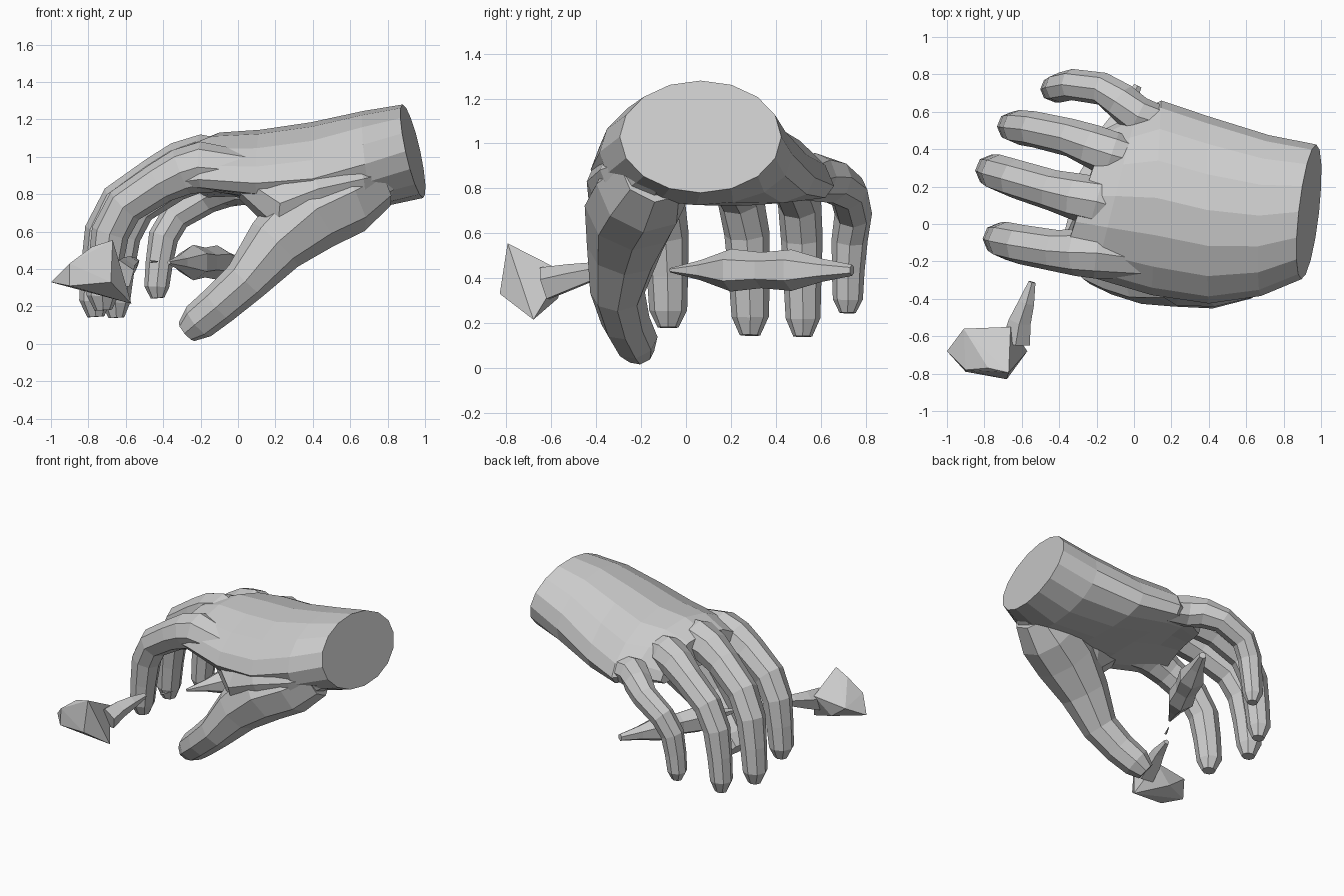
import bpy, bmesh, math
from mathutils import Vector

if "Cube" in bpy.data.objects:
    bpy.data.objects.remove(bpy.data.objects["Cube"])


def finish(name, bm):
    bmesh.ops.recalc_face_normals(bm, faces=bm.faces)
    me = bpy.data.meshes.new(name)
    bm.to_mesh(me)
    bm.free()
    ob = bpy.data.objects.new(name, me)
    bpy.context.collection.objects.link(ob)
    return ob


def loft(name, rings):
    bm = bmesh.new()
    vs = [[bm.verts.new(p) for p in ring] for ring in rings]
    n = len(vs[0])
    for a, b in zip(vs, vs[1:]):
        for i in range(n):
            j = (i + 1) % n
            bm.faces.new((a[i], a[j], b[j], b[i]))
    bm.faces.new(vs[0])
    bm.faces.new(vs[-1])
    return finish(name, bm)


def tube(name, pts, radii, sides=8, ref=(0, 1, 0)):
    pts = [Vector(p) for p in pts]
    rings = []
    for k, (p, r) in enumerate(zip(pts, radii)):
        t = (pts[min(k + 1, len(pts) - 1)] - pts[max(k - 1, 0)]).normalized()
        side = Vector(ref)
        side = (side - t * side.dot(t)).normalized()
        up = t.cross(side)
        rings.append([p + r * (side * math.cos(a) + up * math.sin(a))
                      for a in (2 * math.pi * i / sides for i in range(sides))])
    return loft(name, rings)


# Palm and wrist sections: x, y, z, half width, half height, sideways slant.
# The wrist cut leans back; the palm arches and drops toward the little finger.
def palm_ring(x, yc, zc, hw, hh, slant):
    arch = 0.06 * min(max((0.85 - x) / 0.6, 0), 1)
    ring = []
    for i in range(16):
        a = math.pi * i / 8
        u, v = math.cos(a), math.sin(a)
        ring.append((x - 0.25 * x * abs(x) * hh * v + slant * hw * u, yc + hw * u,
                     zc + hh * v - arch * (0.4 * u + 2 * u * u)))
    return ring


SECTIONS = [(0.935, 0.065, 1.03, 0.36, 0.25, 0.11), (0.7, 0.045, 0.985, 0.43, 0.26, 0.05),
            (0.4, 0.075, 0.955, 0.5, 0.23, 0), (0.12, 0.14, 0.955, 0.52, 0.19, 0.05),
            (-0.1, 0.15, 0.975, 0.44, 0.155, 0.25), (-0.27, 0.15, 0.95, 0.36, 0.11, 0.33)]
hand = loft("hand", [palm_ring(*s) for s in SECTIONS])


def join(part):
    bpy.context.view_layer.objects.active = hand
    mod = hand.modifiers.new(part.name, 'BOOLEAN')
    mod.operation = 'UNION'
    mod.solver = 'EXACT'
    mod.object = part
    bpy.ops.object.modifier_apply(modifier=mod.name)
    bpy.data.objects.remove(part, do_unlink=True)


# Fingers share one curl: forward share, downward share, relative radius
CURL = [(-0.5, 0.03, 1.1), (0, 0, 1.42), (0.2, 0.035, 1.32), (0.42, 0.11, 1.16),
        (0.78, 0.27, 1.1), (0.93, 0.46, 1.06), (0.98, 0.69, 0.96), (1.01, 0.9, 0.88), (1, 1, 0.48)]
# Knuckle, tip, radius, sideways bow
FINGERS = {"index": ((-0.2, -0.155, 0.945), (-0.72, -0.08, 0.18), 0.096, -0.02),
           "middle": ((-0.2, 0.12, 0.985), (-0.76, 0.285, 0.145), 0.095, -0.01),
           "ring": ((-0.12, 0.37, 0.95), (-0.65, 0.52, 0.14), 0.088, 0.03),
           "little": ((0.02, 0.575, 0.85), (-0.43, 0.72, 0.245), 0.076, 0.09)}
for name, (k, t, r, bow) in FINGERS.items():
    pts = [(k[0] + (t[0] - k[0]) * f,
            k[1] + (t[1] - k[1]) * f + bow * max(0, math.sin(math.pi * min(f, 1))),
            k[2] + (t[2] - k[2]) * d) for f, d, s in CURL]
    join(tube(name + "_finger", pts, [r * s for f, d, s in CURL]))

# Thumb, and the ball of the thumb that fills the space up to the palm
join(tube("thumb_ball", [(0.82, -0.12, 0.92), (0.62, -0.19, 0.87), (0.4, -0.24, 0.82),
                         (0.235, -0.255, 0.75), (0.06, -0.22, 0.86)],
          [0.12, 0.2, 0.205, 0.18, 0.1]))
join(tube("thumb", [(0.74, -0.14, 0.88), (0.58, -0.19, 0.795), (0.39, -0.24, 0.7),
                    (0.2, -0.275, 0.53), (0.04, -0.305, 0.335), (-0.1, -0.27, 0.21),
                    (-0.21, -0.225, 0.12), (-0.275, -0.205, 0.065)],
          [0.16, 0.215, 0.215, 0.168, 0.122, 0.11, 0.102, 0.065]))

# Held stick: a jagged spindle inside the palm and a tapering piece outside
Z = (0, 0, 1)
a, b = Vector((-0.37, -0.07, 0.435)), Vector((0.02, 0.74, 0.435))
tube("stick_inner", [a.lerp(b, i / 6) for i in range(7)],
     [0.01, 0.045, 0.095, 0.08, 0.092, 0.052, 0.025], 6, Z)
tube("stick_splinter", [(-0.47, -0.23, 0.44), (-0.43, -0.15, 0.44)], [0.008, 0.003], 4, Z)
tube("stick_outer", [(-0.63, -0.63, 0.37), (-0.61, -0.52, 0.4), (-0.575, -0.42, 0.425),
                     (-0.545, -0.31, 0.44)], [0.08, 0.063, 0.045, 0.02], 5, Z)

# Faceted head at the outer end of the stick
bm = bmesh.new()
for p in [(-1, -0.68, 0.33), (-0.91, -0.56, 0.4), (-0.9, -0.79, 0.31), (-0.9, -0.78, 0.43),
          (-0.68, -0.83, 0.33), (-0.67, -0.795, 0.555), (-0.78, -0.77, 0.52),
          (-0.57, -0.68, 0.215), (-0.79, -0.57, 0.31), (-0.66, -0.55, 0.43)]:
    bm.verts.new(p)
bmesh.ops.convex_hull(bm, input=bm.verts)
finish("stick_head", bm)
